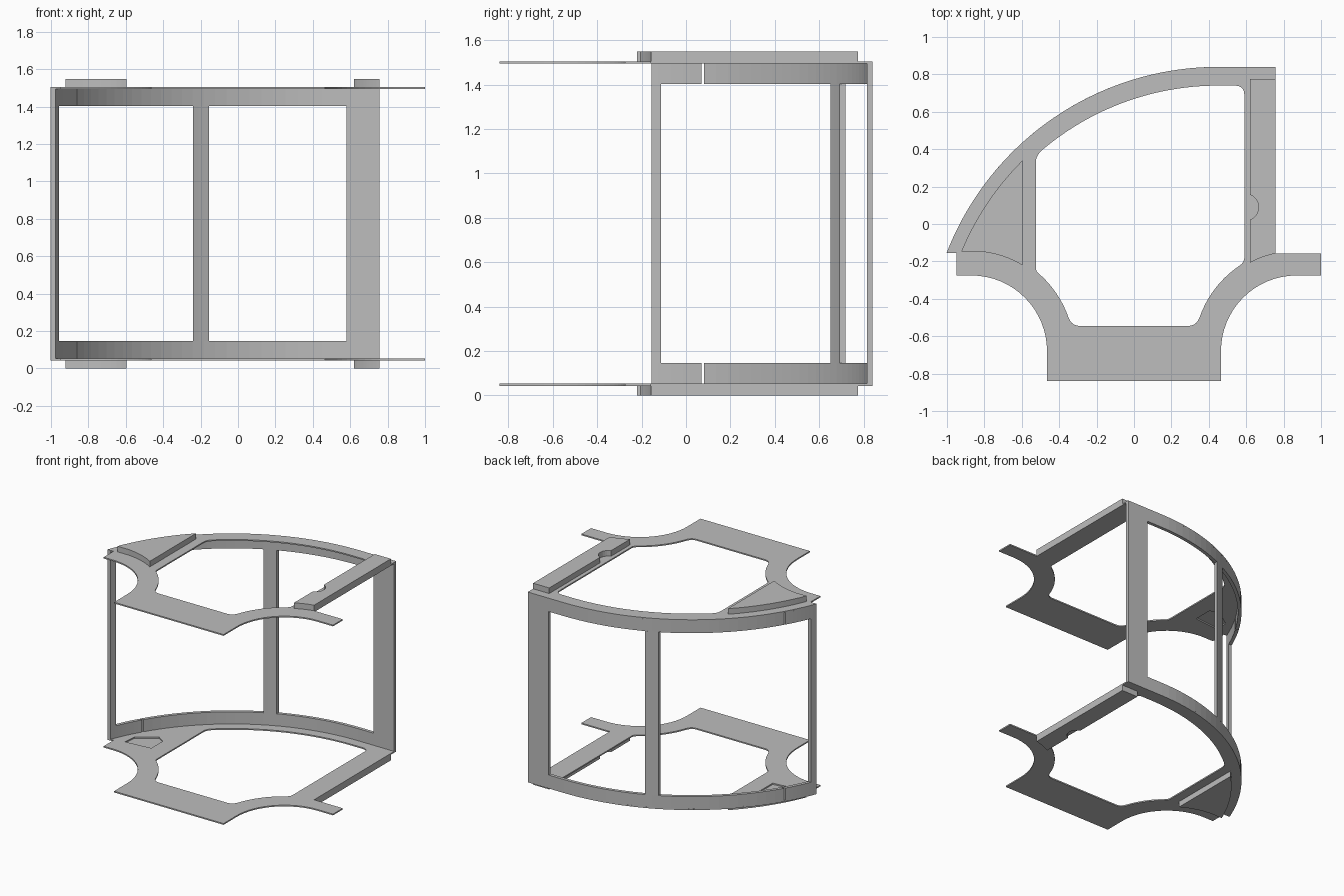
import bpy, bmesh
from math import sin, cos, asin, acos, atan2, pi
from mathutils import Vector

cube = bpy.data.objects.get("Cube")
if cube:
    bpy.data.objects.remove(cube, do_unlink=True)

grey = bpy.data.materials.new("light_grey")
grey.use_nodes = True
grey.diffuse_color = (0.51, 0.51, 0.51, 1)
grey.node_tree.nodes["Principled BSDF"].inputs["Base Color"].default_value = grey.diffuse_color

# Shared dimensions
BOW = (0.45, -0.717)          # centre of the big bowed back
R = 1.557                     # outer radius of the bow
BAY = (0.87, -0.68)           # centre of the right side bay, mirrored on the left
THICK = 0.025                 # wall thickness
BACK, SIDE = 0.84, 0.757      # straight back and right side
Z_LOW, Z_HIGH, PLATE, TOP = 0.043, 1.505, 0.01, 1.548
SILL, HEAD = 0.146, 1.402


def arc(c, r, a0, a1, n=16):
    return [(c[0] + r * cos(a0 + (a1 - a0) * i / n),
             c[1] + r * sin(a0 + (a1 - a0) * i / n)) for i in range(n + 1)]


def corner(p, ctrl, q, n=5):
    """Rounded corner running from p to q."""
    p, c, q = Vector(p), Vector(ctrl), Vector(q)
    return [tuple(p * (1 - t) ** 2 + c * 2 * t * (1 - t) + q * t * t)
            for t in (i / n for i in range(1, n))]


def mirrored(points):
    return [(-x, y) for x, y in reversed(points)]


def at_x(x):
    return lambda r: acos((x - BOW[0]) / r)


def at_y(y):
    return lambda r: pi - asin((y - BOW[1]) / r)


def slab(name, loops, z0, z1):
    """Extruded flat outline; further loops are holes."""
    curve = bpy.data.curves.new(name + "_outline", "CURVE")
    curve.dimensions = "2D"
    curve.fill_mode = "BOTH"
    curve.extrude = (z1 - z0) / 2
    for loop in loops:
        spline = curve.splines.new("POLY")
        spline.points.add(len(loop) - 1)
        for point, (x, y) in zip(spline.points, loop):
            point.co = (x, y, 0, 1)
        spline.use_cyclic_u = True
        spline.use_smooth = False
    temp = bpy.data.objects.new(name + "_outline", curve)
    bpy.context.collection.objects.link(temp)
    graph = bpy.context.evaluated_depsgraph_get()
    mesh = bpy.data.meshes.new_from_object(temp.evaluated_get(graph))
    bpy.data.objects.remove(temp, do_unlink=True)
    bpy.data.curves.remove(curve)
    bm = bmesh.new()
    bm.from_mesh(mesh)
    bmesh.ops.remove_doubles(bm, verts=bm.verts, dist=0.0001)
    bmesh.ops.recalc_face_normals(bm, faces=bm.faces)
    for face in bm.faces:
        face.smooth = False
        face.material_index = 0
    bm.to_mesh(mesh)
    bm.free()
    mesh.name = name
    mesh.materials.clear()
    mesh.materials.append(grey)
    obj = bpy.data.objects.new(name, mesh)
    obj.location.z = (z0 + z1) / 2
    bpy.context.collection.objects.link(obj)


def band(start, end, tail=None, n=24):
    """Strip along the bow, optionally ending in the straight back."""
    outer = arc(BOW, R, start(R), end(R), n)
    inner = arc(BOW, R - THICK, start(R - THICK), end(R - THICK), n)
    if tail:
        outer.append((tail, BACK))
        inner.append((tail, BACK - THICK))
    return outer + inner[::-1]


# Plate outline: bow, right side, arm, bay, foot, mirrored bay, left arm
bay = arc(BAY, 0.405, pi / 2, pi)
outline = (arc(BOW, R, at_y(-0.155)(R), pi / 2, 36)
           + [(SIDE, BACK), (SIDE, -0.157), (1, -0.157), (1, -0.275)]
           + bay + [(0.465, -0.84), (-0.465, -0.84)] + mirrored(bay)
           + [(-0.95, -0.275), (-0.95, -0.155)])

# Large rounded opening in the plate
ri = R - 0.1
top_arc = arc(BOW, ri, at_x(-0.49)(ri), pi / 2, 24)
right_arc = arc(BAY, 0.55, 2.16, 2.80, 10)
left_arc = mirrored(arc(BAY, 0.55, 2.27, 2.80, 10))
opening = (top_arc
           + [(0.54, 0.74)] + corner((0.54, 0.74), (0.59, 0.74), (0.59, 0.69)) + [(0.59, 0.69)]
           + [(0.59, -0.18)] + corner((0.59, -0.18), (0.59, -0.205), right_arc[0])
           + right_arc + corner(right_arc[-1], (0.335, -0.545), (0.29, -0.545))
           + [(0.29, -0.545), (-0.29, -0.545)]
           + corner((-0.29, -0.545), (-0.335, -0.545), left_arc[0])
           + left_arc + corner(left_arc[-1], (-0.525, -0.25), (-0.525, -0.22))
           + [(-0.525, -0.22), (-0.525, 0.33)]
           + corner((-0.525, 0.33), (-0.525, 0.366), top_arc[0]))

# Small five-sided opening above the wedge pad
pocket = [(-0.87, -0.13), (-0.86, -0.03), (-0.72, 0.07), (-0.66, 0.03), (-0.66, -0.11)]

# Wedge pad on the left of the plate
rp = 1.487
wedge_end = acos((BAY[0] - 0.595) / 0.535)
wedge = (arc(BOW, rp, at_y(-0.147)(rp), at_x(-0.595)(rp))
         + mirrored(arc(BAY, 0.535, pi / 2 + 0.08, pi - wedge_end, 8)))

# Bar pad on the right, with a round notch
bar_end = [atan2((0.535 ** 2 - (x - BAY[0]) ** 2) ** 0.5, x - BAY[0]) for x in (0.62, SIDE)]
notch = arc((0.594, 0.09), 0.072, -1.2, 1.2, 12)
bar = arc(BAY, 0.535, bar_end[0], bar_end[1], 8) + [(SIDE, 0.775), (0.62, 0.775)] + notch[::-1]

# Plates and pads at both ends
for level, z, pad in (("lower", Z_LOW, (0, Z_LOW)), ("upper", Z_HIGH - PLATE, (Z_HIGH, TOP))):
    slab(level + "_plate", [outline, opening, pocket], z, z + PLATE)
    slab(level + "_wedge_pad", [wedge], *pad)
    slab(level + "_bar_pad", [bar], *pad)

# Bowed rails, split by a narrow gap near the left end
inner_low, inner_high = Z_LOW + PLATE, Z_HIGH - PLATE
for level, z0, z1 in (("lower", inner_low, SILL), ("upper", HEAD, inner_high)):
    slab(level + "_rail_end", [band(at_y(-0.155), at_y(0.07), n=8)], z0, z1)
    slab(level + "_rail", [band(at_y(0.08), lambda r: pi / 2, SIDE)], z0, z1)

# Upright posts between the rails
slab("left_post", [band(at_y(-0.155), at_y(-0.112), n=2)], SILL, HEAD)
slab("middle_post", [band(at_x(-0.24), at_x(-0.155), n=3)], SILL, HEAD)
slab("right_post", [[(0.58, BACK - THICK), (SIDE, BACK - THICK), (SIDE, BACK), (0.58, BACK)]],
     SILL, HEAD)
